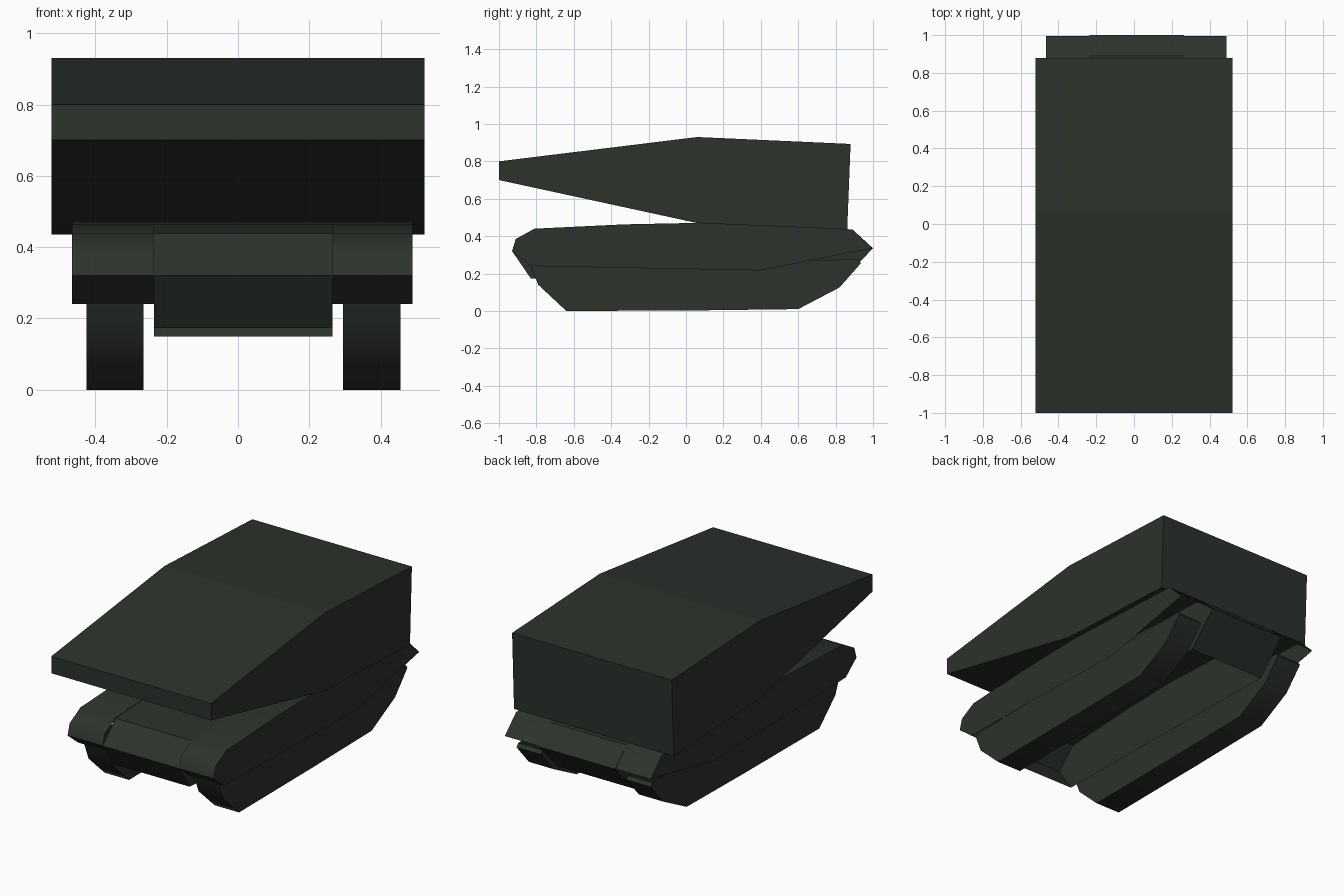
import bpy, bmesh, math

if "Cube" in bpy.data.objects:
    bpy.data.objects.remove(bpy.data.objects["Cube"])

green = bpy.data.materials.new("dark olive green")
green.diffuse_color = (0.025, 0.032, 0.025, 1)
green.use_nodes = True
green.node_tree.nodes["Principled BSDF"].inputs["Base Color"].default_value = green.diffuse_color


def sweep(name, profile, x0, x1, open_edges=(), caps=(True, True), smooth=0):
    """Sweep a (y, z) outline from x0 to x1. open_edges lists the outline
    edges left without a face; caps says which ends are closed."""
    bm = bmesh.new()
    a = [bm.verts.new((x0, y, z)) for y, z in profile]
    b = [bm.verts.new((x1, y, z)) for y, z in profile]
    n = len(profile)
    for i in range(n):
        if i not in open_edges:
            j = (i + 1) % n
            bm.faces.new((a[i], a[j], b[j], b[i]))
    if caps[0]:
        bm.faces.new(a[::-1])
    if caps[1]:
        bm.faces.new(b)
    bmesh.ops.recalc_face_normals(bm, faces=bm.faces)
    mesh = bpy.data.meshes.new(name)
    bm.to_mesh(mesh)
    bm.free()
    mesh.materials.append(green)
    ob = bpy.data.objects.new(name, mesh)
    bpy.context.collection.objects.link(ob)
    if smooth:
        bpy.ops.object.select_all(action='DESELECT')
        ob.select_set(True)
        bpy.context.view_layer.objects.active = ob
        bpy.ops.object.shade_smooth_by_angle(angle=math.radians(smooth))
    return ob


# Large wedge-shaped upper housing
sweep("upper_housing", [
    (-1, 0.70), (-1, 0.80), (0.06, 0.93), (0.88, 0.893),
    (0.862, 0.436), (0.06, 0.47)], -0.5225, 0.5225)

# Sponson shells over the tracks, open underneath and towards the hull
sponson = [(-0.93, 0.32), (-0.91, 0.385), (-0.81, 0.44), (-0.33, 0.463),
           (0.06, 0.471), (0.89, 0.436), (0.995, 0.335), (0.40, 0.217),
           (-0.83, 0.24)]
# Running gear as track blocks, open at the hidden top
track = [(-0.64, 0), (0.06, 0.003), (0.60, 0.01), (0.82, 0.125),
         (0.935, 0.255), (0.92, 0.275), (-0.80, 0.26), (-0.83, 0.24),
         (-0.79, 0.14)]
for side, s0, s1, t0, t1 in (("left", -0.465, -0.235, -0.425, -0.265),
                             ("right", 0.265, 0.49, 0.295, 0.455)):
    sweep(side + "_sponson", sponson, s0, s1, (6, 7),
          (side == "left", side == "right"), 60)
    sweep(side + "_track", track, t0, t1, (5,), smooth=60)

# Central hull tub: sloped nose, side walls and rear plate, open belly
sweep("central_hull", [
    (-0.93, 0.32), (-0.81, 0.438), (-0.33, 0.463), (0.06, 0.471),
    (0.89, 0.436), (1.0, 0.335), (0.82, 0.15), (-0.80, 0.172),
    (-0.83, 0.174)], -0.235, 0.265, (6, 7), smooth=30)
